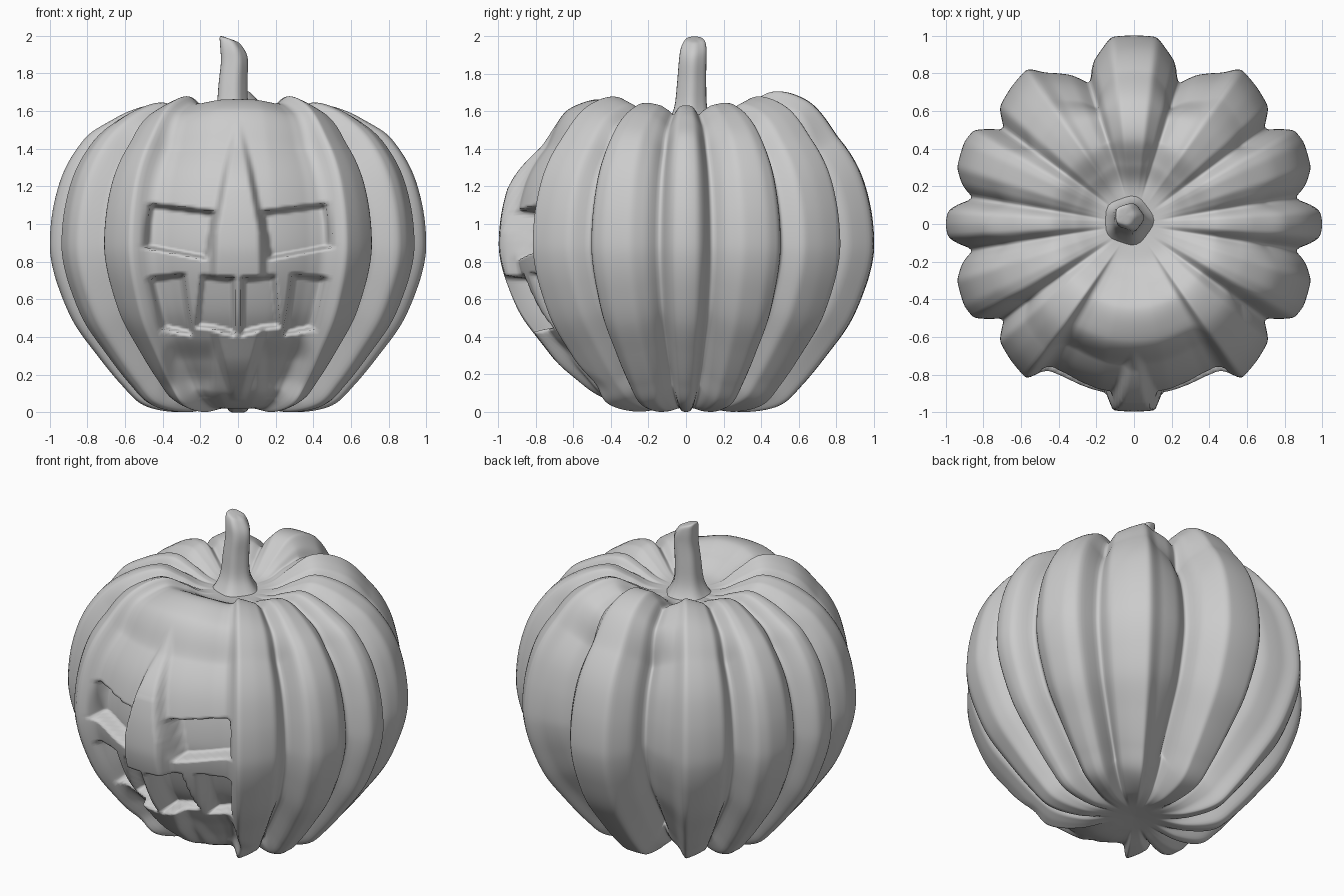
import bpy, math
from mathutils import Vector

if "Cube" in bpy.data.objects:
    bpy.data.objects.remove(bpy.data.objects["Cube"])

def lerp_keys(keys, v):
    if v <= keys[0][0]:
        return keys[0][1]
    for (a, p), (b, q) in zip(keys, keys[1:]):
        if v <= b:
            return p + (q - p) * (v - a) / (b - a)
    return keys[-1][1]

def step(a, b, v):
    t = max(0.0, min(1.0, (v - a) / (b - a)))
    return t * t * (3 - 2 * t)

def spline(pts, n):
    out = []
    P = [pts[0]] + pts + [pts[-1]]
    for i in range(1, len(P) - 2):
        a, b, c, d = (Vector(p) for p in P[i - 1:i + 3])
        for k in range(n):
            t = k / n
            out.append(0.5 * (2 * b + (c - a) * t + (2 * a - 5 * b + 4 * c - d) * t * t
                              + (3 * b - a - 3 * c + d) * t ** 3))
    out.append(Vector(pts[-1]))
    return out

def poly_dist(poly, x, z):
    # signed distance, negative inside
    best, inside = 9.0, False
    for (x1, z1), (x2, z2) in zip(poly, poly[1:] + poly[:1]):
        dx, dz = x2 - x1, z2 - z1
        t = max(0, min(1, ((x - x1) * dx + (z - z1) * dz) / (dx * dx + dz * dz)))
        best = min(best, math.hypot(x - x1 - t * dx, z - z1 - t * dz))
        if (z1 > z) != (z2 > z) and x < x1 + (z - z1) * dx / dz:
            inside = not inside
    return -best if inside else best

def skin(name, rings):
    # closed lofted surface with a pole at each end
    n = len(rings[0])
    verts = [v for r in rings for v in r]
    faces = [(i * n + j, i * n + (j + 1) % n, (i + 1) * n + (j + 1) % n, (i + 1) * n + j)
             for i in range(len(rings) - 1) for j in range(n)]
    last = len(rings) - 1
    verts += [sum((Vector(v) for v in rings[k]), Vector()) / n for k in (0, last)]
    a, b = len(verts) - 2, len(verts) - 1
    faces += [(a, (j + 1) % n, j) for j in range(n)]
    faces += [(b, last * n + j, last * n + (j + 1) % n) for j in range(n)]
    me = bpy.data.meshes.new(name)
    me.from_pydata(verts, [], faces)
    me.polygons.foreach_set("use_smooth", [True] * len(me.polygons))
    ob = bpy.data.objects.new(name, me)
    bpy.context.collection.objects.link(ob)
    return ob

# body: vertical profile (radius, height)
PROFILE = [(0.01, .05), (.15, .04), (.32, .02), (.5, .055), (.62, .16), (.75, .31), (.87, .47),
           (.95, .65), (.992, .8), (1.0, .93), (.98, 1.1), (.93, 1.27), (.85, 1.41),
           (.74, 1.53), (.6, 1.62), (.45, 1.655), (.32, 1.60), (.2, 1.54), (.01, 1.52)]
# lobed outline of the right half (angle, radius)
LOBES = [(-90, .915), (-78, .915), (-65, .895), (-60, .9), (-57.5, .93), (-55.5, 1.0),
         (-48, .975), (-41, .945), (-36, .85), (-30.5, .985), (-26, 1.0), (-17.6, .985),
         (-12.5, .93), (-9, .86), (-6, .95), (-4, .99), (0, 1.0), (4, .99), (6, .95),
         (9, .86), (12.5, .93), (17.6, .985), (26, 1.0), (30.5, .985), (36, .85), (41, .945),
         (48, .975), (55.5, 1.0), (59.6, .93), (67.3, .856), (72.7, .775), (75.5, .88),
         (80, .95), (83, 1.0), (90, 1.0)]
# face openings for the right half (x, z)
EYE = [(.13, 1.06), (.46, 1.10), (.49, .88), (.17, .82)]
MOUTH = [(.025, .71), (.19, .72), (.215, .46), (.16, .455), (.02, .42)]
MOUTH_SIDE = [(.29, .73), (.46, .71), (.40, .45), (.25, .42)]
RIDGE = [(0, 0), (.42, .125), (.75, .13), (.95, .125), (1.3, .06), (1.56, 0)]

def carve(x, y, z):
    # raised nose ridge, then sunken eyes and mouth
    ax = abs(x)
    hw = lerp_keys(RIDGE, z)
    tall = .08 * step(1.6, 1.2, z) * step(0, .3, z) if z < 1.2 else .08 * (1 - step(1.15, 1.58, z))
    if z < 1.2:
        tall = .08 * step(0, .3, z)
    out = y - tall * (1 - step(hw - .02, hw + .025, ax))
    # lip overhang above the chin hollows
    out += .035 * step(.1, .16, ax) * (1 - step(.33, .42, ax)) * step(.06, .2, z) * (1 - step(.28, .4, z))
    for poly, depth in ((EYE, .12), (MOUTH, .09), (MOUTH_SIDE, .11)):
        m = 1 - step(-.014, .014, poly_dist(poly, ax, z))
        out += (y + depth - out) * m
    return out

N = 400
cut = []
for j in range(N):
    a = 2 * math.pi * j / N
    half = math.degrees(math.asin(max(-1, min(1, math.sin(a)))))
    cut.append(1 - sum(lerp_keys(LOBES, half + o) for o in (-1, -.5, 0, .5, 1)) / 5)

prof = spline(PROFILE, 12)
rings = []
for i, p in enumerate(prof):
    t = (prof[min(i + 1, len(prof) - 1)] - prof[max(i - 1, 0)]).normalized()
    s, h = p
    w = step(.12, .6, s)
    top = step(1.45, 1.6, h)
    ring = []
    for j in range(N):
        a = 2 * math.pi * j / N
        g = cut[j] * w * (1 - .4 * top)
        r, z = s - t.y * g, h + t.x * g
        z += top * w * (.09 * math.sin(a) ** 2 - .03)
        x, y = r * math.cos(a), r * math.sin(a)
        if y < -.1 and abs(x) < .55 and s > .4:
            y = carve(x, y, z)
        ring.append((x, y, z))
    rings.append(ring)
low = min(v[2] for r in rings for v in r)
rings = [[(x, y, z - low * (1 - step(0, .5, z))) for x, y, z in r] for r in rings]
skin("pumpkin_body", rings)

# stem: (x, y, z, radius), slightly bent with a slanted tip
STEM = [(-.03, .02, 1.48, .17), (-.03, .02, 1.54, .12), (-.033, .025, 1.62, .086),
        (-.03, .03, 1.75, .076), (-.022, .035, 1.86, .072), (-.03, .04, 1.93, .068),
        (-.045, .045, 1.975, .054), (-.05, .045, 1.985, .03)]
stem = []
for cx, cy, cz, r in spline(STEM, 4):
    tilt = .35 * step(1.85, 1.97, cz)
    stem.append([(cx + r * (1 + .05 * math.cos(5 * b)) * math.cos(b),
                  cy + r * (1 + .05 * math.cos(5 * b)) * math.sin(b),
                  min(2.0, cz - tilt * r * math.cos(b)))
                 for b in (2 * math.pi * k / 30 for k in range(30))])
skin("stem", stem)
